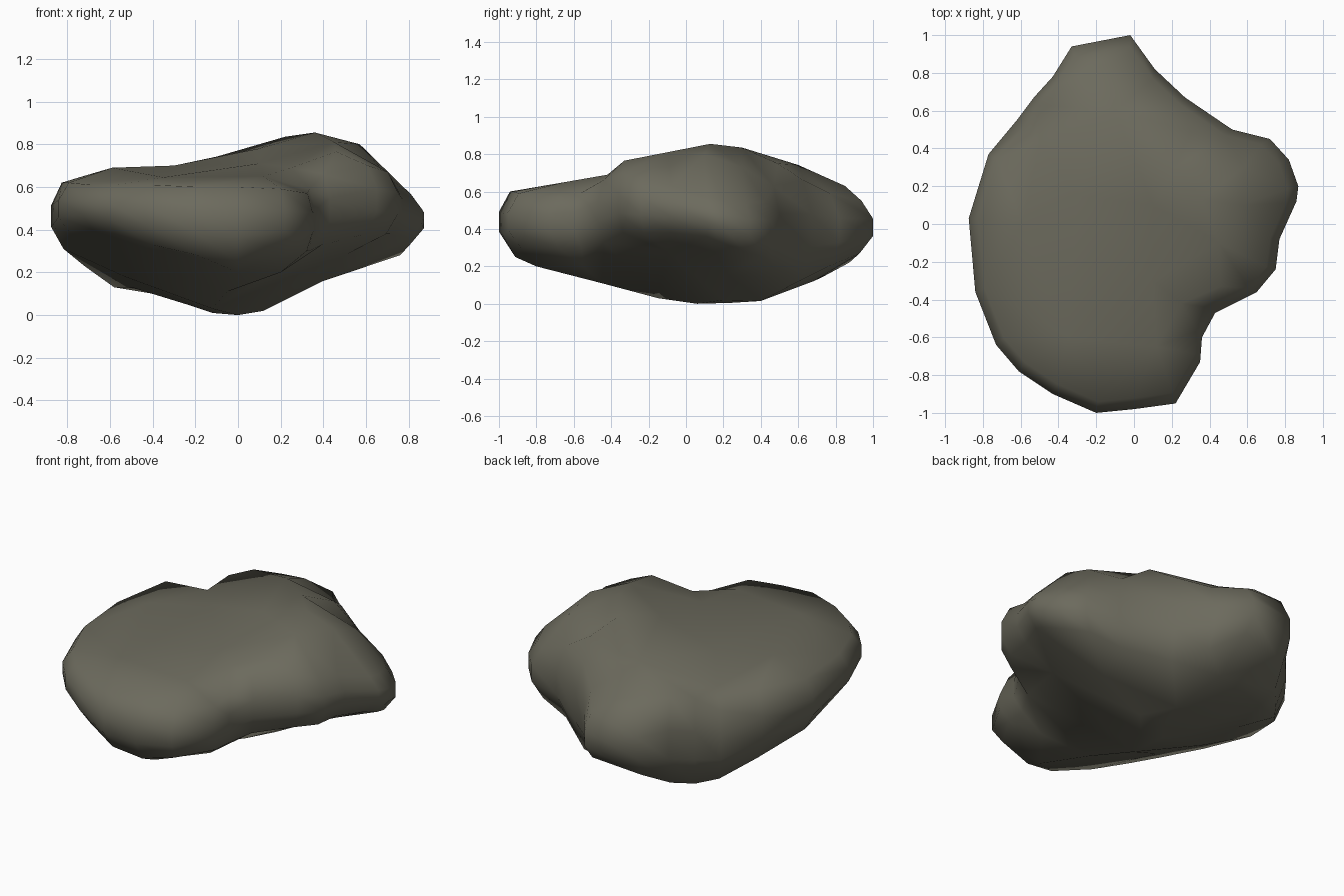
import bpy, bmesh
from mathutils import Vector
from mathutils.geometry import delaunay_2d_cdt

if "Cube" in bpy.data.objects:
    bpy.data.objects.remove(bpy.data.objects["Cube"])

# Widest outline of the boulder seen from above: x, y, bottom and top of the side wall
RIM = [(-.02, 1, .27, .55), (.11, .82, .2, .59), (.27, .67, .13, .66), (.52, .5, .2, .63),
       (.72, .45, .25, .55), (.82, .34, .28, .54), (.87, .2, .33, .56), (.86, .12, .36, .57),
       (.77, -.08, .38, .63), (.75, -.24, .38, .67), (.65, -.36, .38, .7),
       (.43, -.47, .33, .66), (.36, -.6, .3, .59), (.35, -.73, .3, .57), (.22, -.95, .3, .59),
       (0, -.98, .25, .6), (-.2, -1, .28, .6), (-.43, -.9, .33, .61), (-.61, -.78, .38, .61),
       (-.73, -.64, .4, .61), (-.84, -.36, .38, .62), (-.875, .03, .31, .62),
       (-.77, .37, .23, .65), (-.62, .55, .13, .55), (-.53, .67, .12, .64),
       (-.43, .78, .14, .66), (-.33, .94, .22, .6)]
# Humps and hollows of the upper and lower surfaces
TOP = [(.36, .13, .855), (.22, .3, .835), (.57, .1, .8), (.46, -.33, .765), (.45, -.1, .81),
       (.1, .1, .78), (.1, -.3, .71), (.12, -.65, .65), (-.35, -.6, .645), (-.59, 0, .69),
       (-.3, .15, .7), (-.5, .42, .63), (-.1, .6, .742), (-.15, .85, .63),
       (.25, -.42, .69), (.58, .3, .73), (.3, .49, .75)]
BOTTOM = [(0, .06, 0), (.03, .4, .015), (-.02, .24, .005), (.12, .2, .02), (-.12, .1, .01),
          (-.24, .2, .05), (-.4, .6, .1), (-.5, .3, .13), (-.53, -.05, .18), (.4, .22, .16),
          (-.05, .68, .12), (-.05, -.45, .11), (-.12, -.15, .03), (-.5, -.4, .27),
          (.2, -.55, .2), (.5, -.1, .28), (0, -.8, .2)]
CENTRE = Vector((-.05, -.02))

bm = bmesh.new()


def ring(scale, level):
    """Copy of the outline, pulled inward, at a fraction of the wall height."""
    out = []
    for x, y, low, high in RIM:
        p = CENTRE + (Vector((x, y)) - CENTRE) * scale
        out.append(bm.verts.new((p.x, p.y, low + (high - low) * level)))
    return out


def bridge(a, b):
    n = len(a)
    for i in range(n):
        bm.faces.new((a[i], a[(i + 1) % n], b[(i + 1) % n], b[i]))


def cap(edge, knots):
    """Close a ring with triangles running over the humps."""
    verts = edge + [bm.verts.new(k) for k in knots]
    flat = [v.co.xy for v in verts]
    res = delaunay_2d_cdt(flat, [], [list(range(len(edge)))[::-1]], 1, 1e-5)
    for f in res[2]:
        bm.faces.new([verts[res[3][i][0]] for i in f])


# Side wall bands, then upper and lower caps
bands = [ring(.93, 0), ring(1, .33), ring(1, .66), ring(.94, 1)]
for lower, upper in zip(bands, bands[1:]):
    bridge(lower, upper)
cap(bands[-1], TOP)
cap(bands[0], BOTTOM)
bmesh.ops.recalc_face_normals(bm, faces=bm.faces)
for f in bm.faces:
    f.smooth = True

mesh = bpy.data.meshes.new("boulder")
bm.to_mesh(mesh)
bm.free()
stone = bpy.data.materials.new("grey brown stone")
stone.diffuse_color = (.15, .145, .11, 1)
stone.use_nodes = True
stone.node_tree.nodes["Principled BSDF"].inputs["Base Color"].default_value = stone.diffuse_color
mesh.materials.append(stone)
bpy.context.collection.objects.link(bpy.data.objects.new("boulder", mesh))
